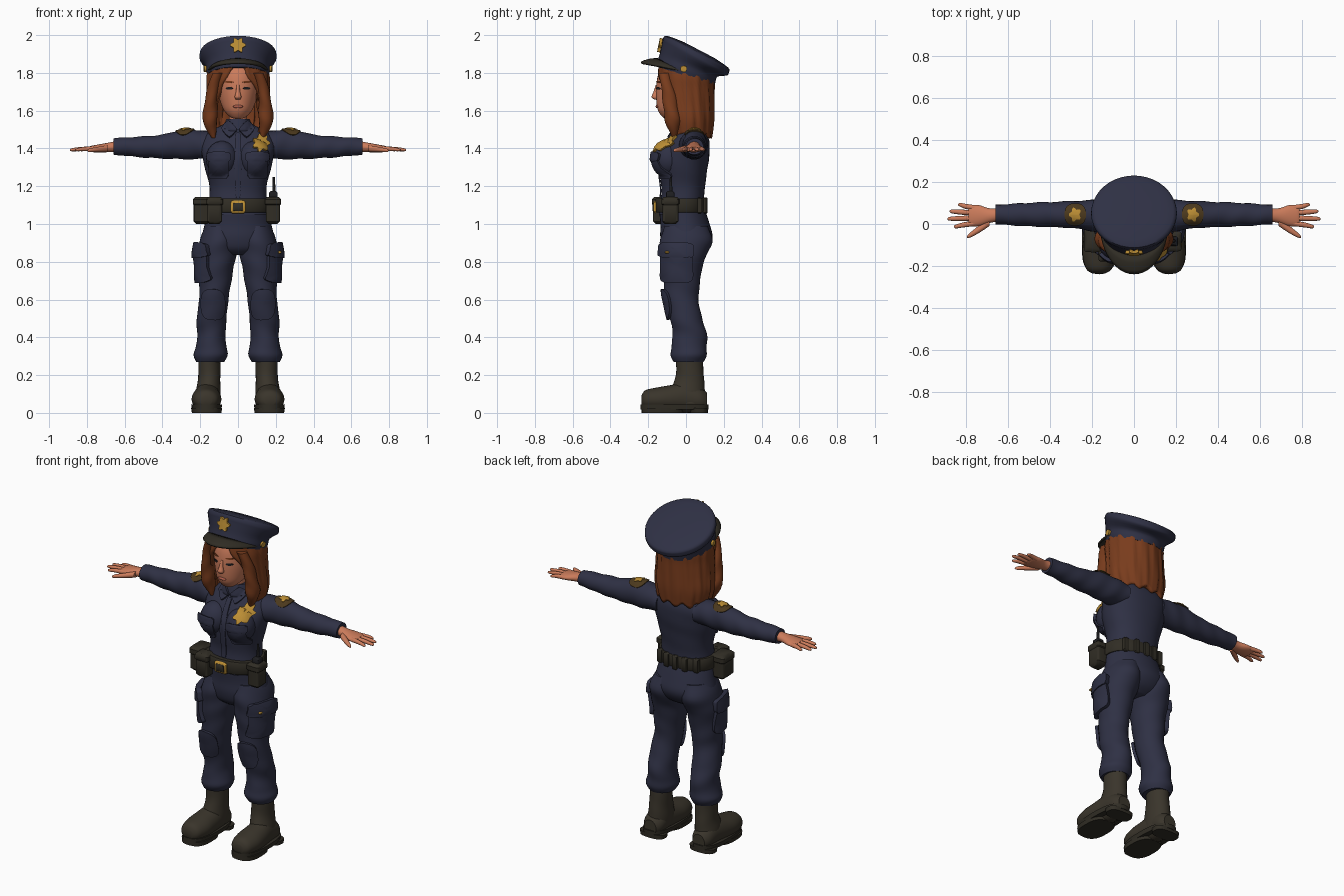
import bpy
import bmesh
from math import sin, cos, pi, radians
from mathutils import Vector
from mathutils.bvhtree import BVHTree

if "Cube" in bpy.data.objects:
    bpy.data.objects.remove(bpy.data.objects["Cube"], do_unlink=True)


def material(name, *rgb):
    m = bpy.data.materials.new(name)
    m.use_nodes = True
    m.diffuse_color = (*rgb, 1)
    m.node_tree.nodes["Principled BSDF"].inputs["Base Color"].default_value = (*rgb, 1)
    return m


navy = material("navy cloth", .028, .030, .058)
leather = material("dark leather", .03, .026, .018)
boot_brown = material("boot brown", .042, .035, .024)
skin = material("skin", .6, .2, .105)
auburn = material("auburn hair", .19, .045, .012)
gold = material("gold", .5, .27, .035)
patch_brown = material("patch brown", .07, .04, .012)
black = material("black", .012, .012, .014)
lip_red = material("lip", .42, .11, .07)
trees = {}


def make(name, verts, faces, mat, mirror=False, recalc=True):
    """Smooth mesh object with sharp creases, optionally mirrored in x."""
    mesh = bpy.data.meshes.new(name)
    mesh.from_pydata(verts, [], faces)
    if recalc:
        bm = bmesh.new()
        bm.from_mesh(mesh)
        bmesh.ops.recalc_face_normals(bm, faces=bm.faces)
        bm.to_mesh(mesh)
        bm.free()
    for p in mesh.polygons:
        p.use_smooth = True
    mesh.set_sharp_from_angle(angle=radians(45))
    mesh.materials.append(mat)
    obj = bpy.data.objects.new(name, mesh)
    bpy.context.collection.objects.link(obj)
    trees[name] = BVHTree.FromPolygons([tuple(v) for v in verts], faces)
    if mirror:
        obj.modifiers.new("Mirror", "MIRROR")
    return obj


def spline(rows, sub):
    """Catmull-Rom interpolation of equal-length tuples."""
    out, last = [], len(rows) - 1
    for i in range(last):
        four = [rows[min(max(i + k, 0), last)] for k in (-1, 0, 1, 2)]
        for k in range(sub):
            t = k / sub
            out.append(tuple(b + t / 2 * (c - a + t * (2*a - 5*b + 4*c - d + t * (3*(b - c) + d - a)))
                             for a, b, c, d in zip(*four)))
    return out + [rows[-1]]


def rounded(angle, power):
    def bend(v):
        return abs(v) ** (2 / power) * (1 if v > 0 else -1)
    return bend(cos(angle)), bend(sin(angle))


def loft(name, rows, mat, axis="Z", n=28, power=2, sub=4, fold=0, mirror=False):
    """Skin over oval sections: x, y, z, two radii and an optional tilt."""
    rows = spline([tuple(r) + (0,) * (6 - len(r)) for r in rows], sub)
    verts, faces = [], []
    for x, y, z, a, b, tilt in rows:
        for j in range(n):
            ang = 2 * pi * j / n
            c, s = rounded(ang, power)
            wave = 1 + fold * sin(2 * ang + 55 * (x + z))
            u, v = a * c * wave, b * s * wave
            off = {"X": (0, u, v), "Y": (u, 0, v), "Z": (u, v * cos(tilt), v * sin(tilt))}[axis]
            verts.append((x + off[0], y + off[1], z + off[2]))
    for i in range(len(rows) - 1):
        for j in range(n):
            k = (j + 1) % n
            faces.append((i*n + j, i*n + k, i*n + n + k, i*n + n + j))
    faces += [tuple(range(n)), tuple(range(len(verts) - n, len(verts)))]
    return make(name, verts, faces, mat, mirror)


def ball(name, c, r, mat, mirror=False):
    rows = []
    for k in range(11):
        a = radians(-85 + 17 * k)
        rows.append((c[0], c[1], c[2] + r[2] * sin(a), r[0] * cos(a), r[1] * cos(a)))
    return loft(name, rows, mat, sub=1, mirror=mirror)


def box(name, c, size, mat, mirror=False, edge=.01):
    w, d, h = (s / 2 for s in size)
    rows = [(c[0], c[1], c[2] + z, w - e, d - e)
            for z, e in ((-h, edge), (edge - h, 0), (h - edge, 0), (h, edge))]
    return loft(name, rows, mat, power=7, sub=1, mirror=mirror)


def drape(name, targets, c, toward, w, h, mat, thick=.008, power=2, points=0, mirror=False):
    """Thin plate laid onto the surface of other parts along a direction."""
    d, c = Vector(toward), Vector(c)
    u = Vector((0, 1, 0)) if abs(d.x) > .5 else Vector((1, 0, 0))
    v = d.cross(u)
    n, rings, verts, faces, depth = 42, 6, [], [], 1
    for i in range(rings):
        for j in range(n):
            ang = 2 * pi * j / n
            a, b = rounded(ang, power)
            f = max(i / (rings - 1), .03) * (1 + .2 * cos(points * ang) if points else 1)
            start = c - d + u * a * w * f + v * b * h * f
            hits = [trees[t].ray_cast(start, d)[3] for t in targets]
            depth = min([x for x in hits if x is not None], default=depth)
            verts.append(start + d * (depth - .002))
    for i in range(rings - 1):
        for j in range(n):
            k = (j + 1) % n
            faces.append((i*n + j, i*n + k, i*n + n + k, i*n + n + j))
    faces.append(tuple(reversed(range(n))))
    obj = make(name, verts, faces, mat, mirror, recalc=False)
    solid = obj.modifiers.new("Thickness", "SOLIDIFY")
    solid.thickness, solid.offset = thick, 1
    obj.modifiers.new("Crisp rim", "EDGE_SPLIT").split_angle = radians(50)
    return obj


BACKWARD, INWARD, DOWN = (0, 1, 0), (-1, 0, 0), (0, 0, -1)

# Shirt
loft("torso", [(0, -.025, 1.05, .165, .12), (0, -.02, 1.12, .155, .115), (0, -.015, 1.19, .15, .115),
               (0, -.015, 1.27, .168, .125), (0, -.01, 1.35, .188, .132), (0, .01, 1.43, .195, .115),
               (0, .02, 1.49, .155, .085), (0, .01, 1.52, .09, .065), (0, .005, 1.54, .065, .06)],
     navy, n=40, power=2.2, fold=.006)
ball("bust", (.085, -.09, 1.345), (.085, .085, .095), navy, mirror=True)
loft("collar", [(0, 0, 1.50, .085, .075), (0, 0, 1.53, .072, .068), (0, 0, 1.555, .062, .06)], navy)
shirt = ["torso", "bust"]
drape("collar_wings", ["torso", "collar"], (.045, 0, 1.5), BACKWARD, .04, .045, navy, .012, 1.2, mirror=True)
drape("button_placket", shirt, (0, 0, 1.31), BACKWARD, .016, .17, navy, .006, 6)
drape("chest_pockets", shirt, (.1, 0, 1.3), BACKWARD, .05, .06, navy, .01, 6, mirror=True)
drape("chest_pocket_flaps", shirt, (.1, 0, 1.355), BACKWARD, .055, .022, navy, .016, 5, mirror=True)
drape("star_badge", shirt, (.12, 0, 1.425), BACKWARD, .038, .04, gold, .012, points=7)
drape("name_bar", shirt, (-.105, 0, 1.4), BACKWARD, .036, .011, gold, .009, 7)

# Sleeves, shoulder patches and hands
loft("sleeves", [(.12, .035, 1.42, .08, .065), (.2, .04, 1.42, .074, .076), (.3, .045, 1.42, .064, .077),
                 (.4, .045, 1.41, .06, .063), (.5, .045, 1.408, .056, .056), (.6, .045, 1.41, .05, .048),
                 (.66, .045, 1.41, .046, .044)], navy, "X", sub=6, fold=.03, mirror=True)
drape("shoulder_patches", ["sleeves"], (.28, .045, 1.5), DOWN, .05, .05, patch_brown, .005, 2.5, mirror=True)
drape("patch_emblems", ["sleeves"], (.28, .045, 1.5), DOWN, .024, .026, gold, .009, points=5, mirror=True)
loft("palms", [(.64, .045, 1.41, .032, .03), (.69, .04, 1.405, .035, .025), (.74, .04, 1.4, .05, .021),
               (.78, .04, 1.397, .05, .016), (.79, .04, 1.396, .045, .012)], skin, "X", mirror=True)
for finger, y, tip_x, tip_y in (("index", .003, .86, -.012), ("middle", .028, .89, .025),
                                ("ring", .053, .88, .06), ("little", .077, .84, .092)):
    mid_x, mid_y = (.77 + tip_x) / 2, (y + tip_y) / 2
    loft(finger + "_fingers", [(.76, y, 1.398, .013, .013), (mid_x, mid_y, 1.397, .012, .011),
                               (tip_x - .01, tip_y, 1.393, .009, .008), (tip_x, tip_y, 1.392, .003, .003)],
         skin, "X", n=12, mirror=True)
loft("thumbs", [(.69, .012, 1.4, .022, .018), (.74, -.025, 1.395, .018, .014),
                (.785, -.055, 1.39, .011, .01), (.797, -.062, 1.388, .004, .004)], skin, "X", n=14, mirror=True)

# Head and face
loft("neck", [(0, 0, 1.47, .055, .052), (0, -.01, 1.55, .047, .046), (0, -.015, 1.63, .05, .05)], skin)
loft("head", [(0, -.095, 1.557, .015, .015), (0, -.085, 1.567, .042, .04), (0, -.063, 1.6, .073, .085),
              (0, -.035, 1.65, .095, .122), (0, -.015, 1.72, .112, .143), (0, 0, 1.79, .12, .148),
              (0, 0, 1.85, .1, .12)], skin, n=36)
loft("nose", [(0, -.154, 1.735, .008, .006), (0, -.16, 1.7, .011, .012), (0, -.165, 1.672, .018, .017),
              (0, -.158, 1.658, .01, .008)], skin, n=16)
ball("lips", (0, -.152, 1.622), (.026, .009, .009), lip_red)
drape("eyes", ["head"], (.045, 0, 1.718), BACKWARD, .018, .007, black, .003, mirror=True)
drape("eyebrows", ["head"], (.047, 0, 1.752), BACKWARD, .024, .005, auburn, .004, mirror=True)

# Hair: an open shell around the face
rows = spline([(1.85, .152, .145, 0, 10), (1.78, .165, .153, 0, 20), (1.72, .166, .15, 0, 36),
               (1.64, .17, .145, .005, 46), (1.55, .175, .137, .012, 56), (1.465, .155, .125, .015, 62)], 4)
cols, verts, faces = 64, [], []
for i, (z, rx, ry, cy, gap) in enumerate(rows):
    for j in range(cols):
        a = radians(gap + (360 - 2 * gap) * j / (cols - 1))
        r = 1 + .018 * sin(15 * a + 9 * z) + .012 * sin(26 * a)
        jag = .012 * sin(11 * a) * i / (len(rows) - 1)
        verts.append((rx * r * sin(a), cy - ry * r * cos(a), z + jag))
for i in range(len(rows) - 1):
    for j in range(cols - 1):
        k = i * cols + j
        faces.append((k, k + cols, k + cols + 1, k + 1))
shell = make("hair", verts, faces, auburn, recalc=False).modifiers.new("Thickness", "SOLIDIFY")
shell.thickness = .035
loft("hair_front_locks", [(.105, -.115, 1.8, .03, .03), (.135, -.095, 1.71, .03, .035),
                          (.145, -.08, 1.62, .035, .04), (.148, -.07, 1.54, .038, .04),
                          (.13, -.062, 1.455, .01, .01)], auburn, n=18, fold=.06, mirror=True)

# Peaked cap
loft("cap", [(0, 0, 1.785, .162, .16, -.3), (0, .003, 1.81, .168, .163, -.33), (0, .015, 1.842, .172, .165, -.38),
             (0, .045, 1.873, .2, .192, -.47), (0, .053, 1.893, .204, .196, -.48),
             (0, .062, 1.912, .188, .183, -.48), (0, .068, 1.922, .09, .09, -.48)], navy, n=40, sub=3)
verts, faces = [], []
for k in range(25):
    a = radians(-80 + 160 * k / 24)
    for t in (0, .4, .8, 1):
        verts.append(((.155 + .008 * t) * sin(a), -(.15 + .09 * t) * cos(a),
                      1.8 + .005 * t + (.078 - .025 * t) * cos(a) + .03 * t * (1 - t)))
for k in range(24):
    for t in range(3):
        i = 4 * k + t
        faces.append((i, i + 1, i + 5, i + 4))
make("cap_visor", verts, faces, leather, recalc=False).modifiers.new("Thickness", "SOLIDIFY").thickness = .012
drape("cap_badge", ["cap"], (0, 0, 1.945), BACKWARD, .033, .035, gold, .015, points=6)
drape("cap_buttons", ["cap"], (.17, -.01, 1.822), INWARD, .016, .016, gold, .012, mirror=True)

# Trousers
loft("hips", [(0, -.025, 1.09, .16, .12), (0, -.005, 1.0, .176, .13), (0, .002, .93, .19, .138),
              (0, -.005, .87, .17, .115), (0, -.01, .835, .1, .07)], navy, n=36)
loft("trouser_legs", [(.095, 0, .99, .075, .115), (.102, .002, .92, .099, .138), (.11, -.008, .85, .103, .125),
                      (.116, -.02, .78, .095, .108), (.122, -.022, .68, .084, .095), (.128, -.022, .6, .077, .088),
                      (.14, 0, .5, .079, .085), (.141, .02, .42, .075, .09), (.142, .016, .35, .08, .094),
                      (.145, .014, .305, .091, .095), (.147, .014, .27, .075, .078)],
     navy, n=32, fold=.018, mirror=True)
legs = ["trouser_legs"]
drape("knee_patches", legs, (.132, 0, .575), BACKWARD, .055, .08, navy, .016, 3, mirror=True)
drape("cargo_pockets", legs, (.2, -.045, .775), INWARD, .075, .085, navy, .022, 6, mirror=True)
drape("cargo_flaps", legs, (.2, -.045, .86), INWARD, .08, .036, navy, .03, 6, mirror=True)
trees["cargo_flap_face"] = BVHTree.FromPolygons([(.25, y, z) for y, z in ((-1, 0), (1, 0), (1, 2), (-1, 2))],
                                                [(0, 1, 2, 3)])
box("cargo_clasp", (.215, -.1, .85), (.03, .02, .012), gold, edge=.003)

# Belt and gear
loft("belt", [(0, -.03, z, .17 + e, .128 + e) for z, e in ((1.062, 0), (1.068, .004), (1.13, .004), (1.136, 0))],
     leather, n=40, power=2.3, sub=1)
box("buckle", (0, -.163, 1.09), (.08, .02, .07), gold)
box("buckle_centre", (0, -.17, 1.09), (.054, .016, .044), leather, edge=.004)
for i, x in enumerate((-.12, -.06, 0, .06, .12)):
    y = -.03 + .132 * (1 - (x / .19) ** 2) ** .5
    box("belt_keeper_%d" % i, (x, y, 1.098), (.032, .026, .084), leather, edge=.006)
for name, x, y, w, d in (("side_pouch", -.192, -.075, .085, .11), ("front_pouch", -.125, -.14, .08, .07),
                         ("radio_pouch", .185, -.083, .075, .085)):
    box(name, (x, y, 1.065), (w, d, .13), leather, edge=.014)
    box(name + "_flap", (x, y, 1.118), (w + .01, d + .01, .05), leather, edge=.012)
box("radio", (.187, -.083, 1.145), (.045, .045, .06), black)
loft("radio_antenna", [(.19, -.08, 1.15, .009, .009), (.19, -.08, 1.25, .006, .006)], black, n=10, sub=1)

# Boots
loft("boot_shafts", [(.152, .018, .31, .06, .07), (.152, .02, .2, .058, .074), (.157, .012, .12, .065, .088),
                     (.162, .015, .05, .066, .095)], boot_brown, fold=.015, mirror=True)
loft("boot_feet", [(.168, -.236, .065, .03, .025), (.168, -.215, .07, .06, .05), (.167, -.15, .072, .078, .063),
                   (.166, -.08, .075, .076, .072), (.163, 0, .08, .068, .08), (.162, .075, .07, .062, .065),
                   (.162, .112, .06, .04, .045)], boot_brown, "Y", mirror=True)
for name, y, low, high, half in (("boot_soles", -.06, .018, .045, .18), ("boot_treads", -.125, 0, .025, .11),
                                 ("boot_heels", .07, 0, .025, .046)):
    loft(name, [(.166, y, low, .078, half), (.166, y, high, .082, half)], leather, power=2.7, sub=1, mirror=True)
